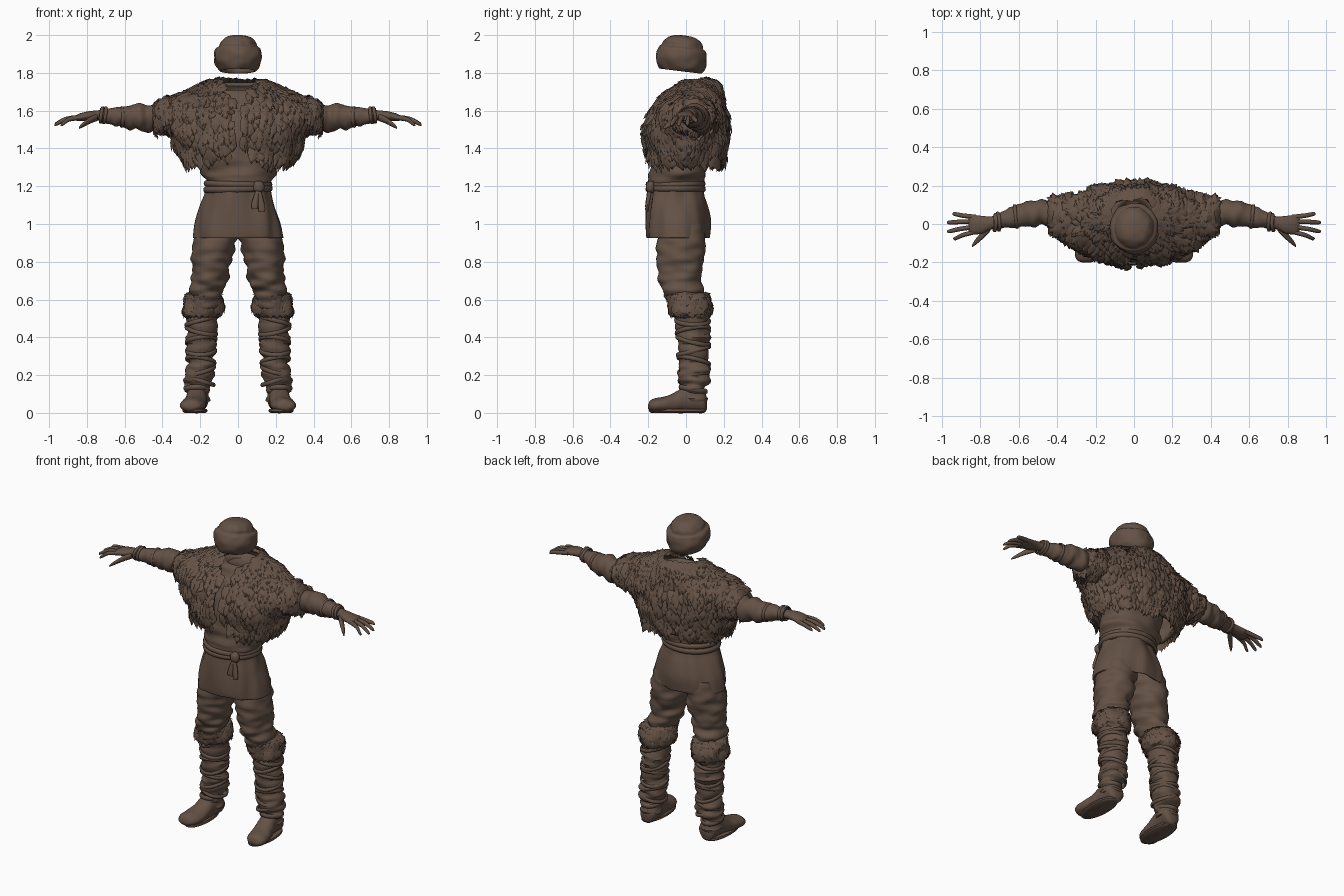
import bpy, math, random
from mathutils import Vector, noise

random.seed(4)
TAU = 2 * math.pi
brown = bpy.data.materials.new("dark_brown")
brown.diffuse_color = (0.125, 0.082, 0.059, 1)


def make(name, verts, faces, mirror=False, angle=45):
    me = bpy.data.meshes.new(name)
    me.from_pydata(verts, [], faces)
    me.materials.append(brown)
    me.update()
    ob = bpy.data.objects.new(name, me)
    bpy.context.collection.objects.link(ob)
    if mirror:
        m = ob.modifiers.new("mirror", 'MIRROR')
        m.use_mirror_merge = False
    bpy.ops.object.select_all(action='DESELECT')
    ob.select_set(True)
    bpy.context.view_layer.objects.active = ob
    bpy.ops.object.shade_smooth_by_angle(angle=math.radians(angle))
    return ob


def refine(st, n):
    """Smooth curve through the stations."""
    out = []
    for i in range(len(st) - 1):
        p = [Vector(st[min(max(k, 0), len(st) - 1)]) for k in range(i - 1, i + 3)]
        for j in range(n):
            t = j / n
            out.append(0.5 * (2 * p[1] + (p[2] - p[0]) * t
                              + (2 * p[0] - 5 * p[1] + 4 * p[2] - p[3]) * t * t
                              + (3 * p[1] - p[0] - 3 * p[2] + p[3]) * t ** 3))
    return out + [Vector(st[-1])]


def loft(name, axis, stations, seg=40, sub=4, amp=0.0, freq=(8, 8, 8),
         mirror=False, cap=True, keep=None):
    """Elliptical rings along an axis: (position, centre 1, centre 2, radius 1, radius 2)."""
    rings = refine([Vector(s) for s in stations], sub)
    verts, faces = [], []
    for t, c1, c2, r1, r2 in rings:
        for k in range(seg):
            a = TAU * k / seg
            p = [0, 0, 0]
            p[axis] = t
            p[axis - 2] = c1 + r1 * math.cos(a)
            p[axis - 1] = c2 + r2 * math.sin(a)
            d = amp * noise.noise(Vector([p[i] * freq[i] for i in range(3)]))
            p[axis - 2] += d * math.cos(a)
            p[axis - 1] += d * math.sin(a)
            verts.append(Vector(p))
    for i in range(len(rings) - 1):
        for k in range(seg):
            k2 = (k + 1) % seg
            f = (i * seg + k, i * seg + k2, (i + 1) * seg + k2, (i + 1) * seg + k)
            if keep is None or keep(sum((verts[v] for v in f), Vector()) / 4):
                faces.append(f)
    if cap:
        faces.append(tuple(range(seg))[::-1])
        faces.append(tuple(range(len(verts) - seg, len(verts))))
    return make(name, verts, faces, mirror)


def band(name, axis, c, r1, r2, height, thick, tilt=0.0, phase=0.0, mirror=False):
    """Strap wrapped round a limb or waist."""
    n, m = 48, 8
    verts = []
    for k in range(n):
        a = TAU * k / n
        for j in range(m):
            b = TAU * j / m
            p = list(c)
            p[axis] += height * math.sin(b) + tilt * math.cos(a + phase)
            p[axis - 2] += (r1 + thick * math.cos(b)) * math.cos(a)
            p[axis - 1] += (r2 + thick * math.cos(b)) * math.sin(a)
            verts.append(p)
    faces = [(k * m + j, (k + 1) % n * m + j, (k + 1) % n * m + (j + 1) % m, k * m + (j + 1) % m)
             for k in range(n) for j in range(m)]
    return make(name, verts, faces, mirror, 60)


def fur(name, src, length, width, lift, chance, mirror=False):
    """Downward-hanging pointed tufts scattered over a surface."""
    verts, faces = [], []
    used = {i for f in src.data.polygons for i in f.vertices}
    for v in src.data.vertices:
        if v.index not in used or random.random() > chance:
            continue
        n = v.normal
        down = Vector((random.uniform(-.4, .4), random.uniform(-.4, .4), -1))
        down = down - n * down.dot(n)
        if down.length < 0.1:
            continue
        down.normalize()
        side = n.cross(down)
        k = random.uniform(.7, 1.25)
        L, W = length * k, width * k / 2
        base = v.co - down * L * .4
        mid = base + down * L * .45
        b = len(verts)
        verts += [base - side * W * .6, base + side * W * .6,
                  mid - side * W + n * lift * .3, mid + side * W + n * lift * .3,
                  mid + n * lift, base + down * L + n * lift * random.uniform(.4, 1.1)]
        faces += [(b, b + 2, b + 4), (b, b + 4, b + 1), (b + 1, b + 4, b + 3),
                  (b + 2, b + 5, b + 4), (b + 4, b + 5, b + 3), (b + 2, b + 3, b + 5)]
    return make(name, verts, faces, mirror, 50)


# Tunic: chest, belted waist and flared skirt
loft("tunic_chest", 2, [(1.17, 0, -.055, .165, .14), (1.23, 0, -.05, .175, .145),
     (1.27, 0, -.045, .195, .155), (1.34, 0, -.04, .19, .15), (1.45, 0, -.02, .21, .165),
     (1.57, 0, .01, .22, .16), (1.66, 0, .035, .19, .125), (1.71, 0, .05, .12, .1),
     (1.69, 0, .05, .08, .06)], 48, 5, .022, (7, 7, 20))
loft("tunic_skirt", 2, [(.99, 0, -.04, .15, .12), (.94, 0, -.045, .2, .15),
     (.925, 0, -.045, .232, .165), (.95, 0, -.045, .232, .17), (1.02, 0, -.043, .222, .17),
     (1.1, 0, -.048, .2, .16), (1.16, 0, -.055, .175, .148), (1.2, 0, -.055, .168, .143)],
     64, 4, .02, (14, 14, 3))
band("belt_lower", 2, (0, -.055, 1.185), .172, .148, .017, .012, .004)
band("belt_upper", 2, (0, -.055, 1.212), .17, .147, .016, .012, -.004, .6)
loft("belt_knot", 2, [(1.165, .11, -.185, .012, .01), (1.18, .11, -.188, .028, .022),
     (1.21, .11, -.188, .028, .022), (1.228, .11, -.185, .012, .01)], 16)
for i, (x, z) in enumerate([(.09, 1.08), (.125, 1.065)]):
    loft(f"belt_end_{i}", 2, [(z, x, -.207, .017, .008), (z + .03, x, -.205, .018, .01),
         (1.19, .108, -.19, .011, .012)], 12)


# Fur vest, open at the front
def vest_keep(p):
    gap = .018 + max(0, p.z - 1.58) * .55 + max(0, 1.42 - p.z) * .9
    return not (p.y < .02 and abs(p.x) < gap)


vest = loft("fur_vest", 2, [(1.325, 0, .0, .28, .185), (1.4, 0, .0, .315, .205),
            (1.48, 0, .0, .35, .212), (1.56, 0, .005, .395, .205), (1.61, 0, .012, .4, .185),
            (1.65, 0, .025, .36, .16), (1.69, 0, .035, .28, .13), (1.725, 0, .05, .2, .105),
            (1.75, 0, .06, .14, .08)], 72, 4, .025, (11, 11, 11), cap=False, keep=vest_keep)
fur("vest_tufts", vest, .075, .05, .022, .55)
sol = vest.modifiers.new("thickness", 'SOLIDIFY')
sol.thickness = .02

# Fur ring round each armhole
ring = loft("armhole_fur", 0, [(.34, .03, 1.57, .12, .1), (.39, .035, 1.57, .105, .09),
            (.425, .045, 1.568, .088, .08), (.435, .05, 1.567, .06, .06)], 30, 3, .02,
            (15, 15, 15), mirror=True)
fur("armhole_tufts", ring, .07, .045, .018, .5, True)

# Sleeves and wrist wraps
loft("sleeve", 0, [(.15, .04, 1.57, .09, .09), (.4, .06, 1.565, .068, .068),
     (.47, .06, 1.562, .068, .073), (.53, .055, 1.562, .066, .068), (.6, .043, 1.565, .06, .054),
     (.66, .028, 1.572, .05, .045), (.71, .014, 1.576, .044, .04), (.73, .01, 1.577, .035, .032)],
     40, 6, .018, (26, 9, 9), True)
for i, x in enumerate([.615, .705, .722]):
    band(f"wrist_wrap_{i}", 0, (x, .043 - (x - .6) * .29, 1.565 + (x - .6) * .1),
         .06 - (x - .6) * .13, .053 - (x - .6) * .11, .009, .006, .006, i, True)

# Hands
loft("palm", 0, [(.71, .012, 1.577, .033, .028), (.75, .004, 1.575, .035, .026),
     (.79, -.004, 1.572, .046, .025), (.84, -.004, 1.565, .05, .02), (.86, -.003, 1.56, .04, .012)],
     24, 4, mirror=True)
fingers = [(-.04, .94, -.075, 1.522), (-.014, .972, -.038, 1.522),
           (.014, .972, .008, 1.525), (.036, .945, .052, 1.54)]
for i, (y, tx, ty, tz) in enumerate(fingers):
    mx, my = (.84 + tx) / 2, (y + ty) / 2
    loft(f"finger_{i}", 0, [(.82, y, 1.566, .012, .013), (mx, my, 1.556, .012, .013),
         (tx - .012, ty, tz + .008, .01, .01), (tx, ty, tz, .003, .003)], 12, 4, mirror=True)
loft("thumb", 0, [(.745, -.015, 1.565, .02, .02), (.785, -.055, 1.548, .021, .018),
     (.825, -.095, 1.522, .015, .012), (.843, -.116, 1.508, .005, .005)], 14, 4, mirror=True)

# Baggy trousers
loft("trouser_leg", 2, [(.55, .175, .0, .075, .09), (.62, .168, -.015, .083, .102),
     (.66, .16, -.022, .092, .112), (.72, .15, -.025, .098, .112), (.8, .14, -.025, .103, .12),
     (.9, .122, -.025, .116, .128), (1.0, .1, -.03, .105, .12)], 40, 7, .024, (9, 9, 24), True)

# Wrapped boots: shaft, straps, fur cuff and foot
loft("boot_shaft", 2, [(.06, .215, .045, .055, .06), (.12, .217, .04, .06, .066),
     (.145, .21, .042, .066, .072), (.17, .2, .045, .076, .083), (.22, .198, .045, .075, .083),
     (.27, .197, .04, .068, .078), (.35, .193, .04, .074, .083), (.45, .192, .035, .082, .087),
     (.55, .19, .03, .085, .09)], 40, 6, .022, (10, 10, 34), True)
for i in range(7):
    z = .17 + i * .053
    band(f"boot_strap_{i}", 2, (.199 - i * .001, .044 - i * .0015, z), .072 + i * .0018,
         .081 + i * .0015, .012, .008, .022 * (-1) ** i, .5 * i, True)
cuff = loft("boot_cuff", 2, [(.515, .19, .03, .085, .092), (.53, .188, .025, .098, .108),
            (.57, .187, .022, .102, .112), (.61, .184, .015, .098, .108),
            (.63, .18, .008, .085, .1)], 44, 3, .016, (16, 16, 16), True)
fur("cuff_tufts", cuff, .045, .03, .009, .5, True)
loft("boot_foot", 1, [(-.2, .032, .247, .012, .025), (-.188, .038, .246, .03, .05),
     (-.155, .041, .243, .04, .065), (-.11, .043, .237, .043, .068), (-.06, .054, .228, .055, .06),
     (-.01, .07, .22, .07, .056), (.05, .073, .214, .073, .057), (.095, .06, .212, .06, .05),
     (.11, .05, .212, .03, .025)], 28, 4, .006, (18, 18, 18), True)
loft("boot_sole", 2, [(0, .228, -.045, .055, .14), (.008, .228, -.045, .066, .15),
     (.02, .228, -.045, .064, .148)], 36, 2, mirror=True)
band("ankle_wrap", 2, (.217, .038, .125), .06, .068, .014, .009, .012, 1.5, True)

# Fur hat: hollow underside, rolled brim and crown
hat = loft("hat", 2, [(.06, 0, 0, .05, .055), (.05, 0, 0, .09, .1), (.01, 0, 0, .085, .1),
           (-.003, 0, .0, .092, .11), (.02, 0, .0, .112, .125), (.05, 0, -.002, .124, .133),
           (.085, 0, -.004, .127, .133), (.115, 0, -.006, .117, .124), (.127, 0, -.006, .102, .11),
           (.15, 0, -.006, .094, .102), (.172, 0, -.006, .072, .08), (.184, 0, -.006, .04, .045),
           (.187, 0, -.006, .008, .008)], 48, 4, .008, (22, 22, 22))
hat.location = (0, -.028, 1.812)
hat.rotation_euler = (math.radians(-7), 0, 0)
